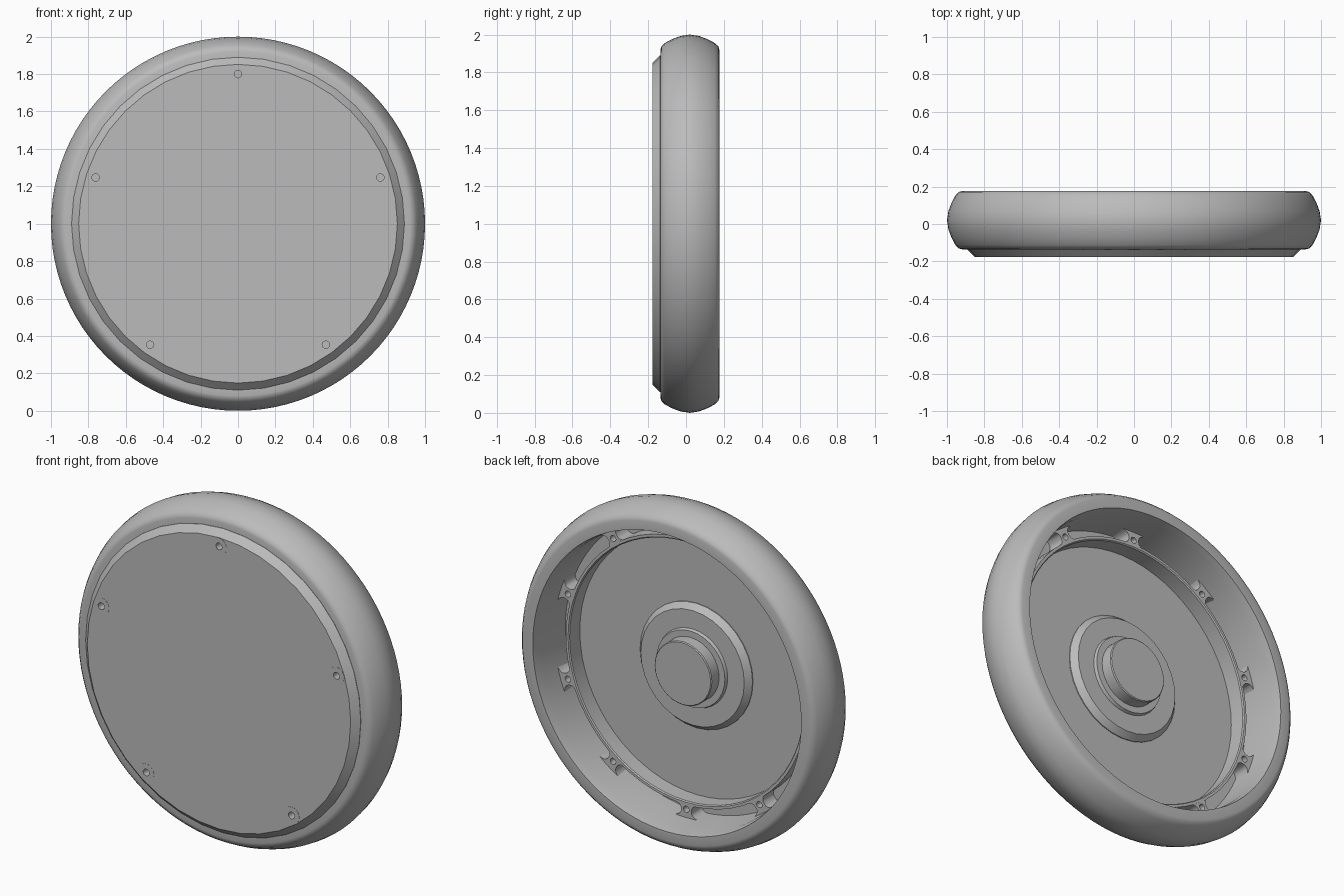
import bpy, bmesh
from math import sin, cos, pi, radians
from mathutils import Vector, Matrix

cube = bpy.data.objects.get("Cube")
if cube:
    bpy.data.objects.remove(cube, do_unlink=True)

grey = bpy.data.materials.new("plain_grey")
grey.use_nodes = True
grey.diffuse_color = (0.5, 0.5, 0.5, 1)
grey.node_tree.nodes["Principled BSDF"].inputs["Base Color"].default_value = (0.5, 0.5, 0.5, 1)

FRONT, BACK, FLOOR, LEDGE = -0.176, 0.176, -0.1, 0.0


def finish(bm, name, smooth=30):
    bmesh.ops.remove_doubles(bm, verts=bm.verts, dist=1e-5)
    bmesh.ops.recalc_face_normals(bm, faces=bm.faces)
    mesh = bpy.data.meshes.new(name)
    bm.to_mesh(mesh)
    bm.free()
    obj = bpy.data.objects.new(name, mesh)
    bpy.context.collection.objects.link(obj)
    mesh.materials.append(grey)
    if smooth:
        bpy.ops.object.select_all(action='DESELECT')
        obj.select_set(True)
        bpy.context.view_layer.objects.active = obj
        bpy.ops.object.shade_smooth_by_angle(angle=radians(smooth))
    return obj


def lathe(name, profile, segments, closed=False, smooth=30):
    """Spin (radius, y) points about the wheel axis."""
    bm = bmesh.new()
    verts = [bm.verts.new((0, y, 1 + r)) for r, y in profile]
    edges = [bm.edges.new(pair) for pair in zip(verts, verts[1:])]
    if closed:
        edges.append(bm.edges.new((verts[-1], verts[0])))
    bmesh.ops.spin(bm, geom=verts + edges, cent=(0, 0, 1), axis=(0, 1, 0),
                   angle=2 * pi, steps=segments, use_merge=True)
    return finish(bm, name, smooth)


def rim_point(angle, radius, y):
    return Vector((radius * sin(angle), y, 1 + radius * cos(angle)))


def drill(target, angles, radius_out, hole, y0, y1):
    """Cut small round holes along the axis."""
    bm = bmesh.new()
    for a in angles:
        place = Matrix.Translation(rim_point(a, radius_out, (y0 + y1) / 2))
        bmesh.ops.create_cone(bm, cap_ends=True, segments=16, radius1=hole, radius2=hole,
                              depth=y1 - y0, matrix=place @ Matrix.Rotation(pi / 2, 4, 'X'))
    cutter = finish(bm, "hole_cutter", 0)
    cutter.hide_render = True
    mod = target.modifiers.new("holes", 'BOOLEAN')
    mod.object = cutter
    mod.solver = 'EXACT'
    bpy.ops.object.select_all(action='DESELECT')
    bpy.context.view_layer.objects.active = target
    target.select_set(True)
    bpy.ops.object.modifier_apply(modifier=mod.name)
    bpy.data.objects.remove(cutter, do_unlink=True)


# Rounded outer tyre with a hollow back
lathe("tyre", [(0.87, -0.135), (0.92, -0.135), (0.938, -0.13), (0.955, -0.112),
               (0.975, -0.075), (0.992, -0.03), (1.0, 0.02), (0.992, 0.07),
               (0.975, 0.115), (0.955, 0.152), (0.938, 0.171), (0.92, BACK),
               (0.868, BACK), (0.858, 0.12), (0.85, FLOOR), (0.87, FLOOR)],
      96, closed=True, smooth=40)

# Bevelled front plate, whose back is the floor of the hollow
plate = lathe("front_plate", [(0, FRONT), (0.852, FRONT), (0.89, -0.137),
                              (0.89, -0.12), (0.865, FLOOR), (0, FLOOR)], 40)

# Screws on the front plate
screw_angles = [i * 2 * pi / 5 for i in range(5)]
drill(plate, screw_angles, 0.8, 0.02, FRONT - 0.02, FRONT + 0.05)
for i, a in enumerate(screw_angles):
    y = FRONT - 0.001
    ring = lathe(f"screw_ring_{i + 1}", [(0.02, y + 0.01), (0.02, y), (0.05, y), (0.05, y + 0.01)],
                 24, closed=True)
    ring.location = rim_point(a, 0.8, 0) - Vector((0, 0, 1))

# Thin inner wall around the floor
lathe("inner_wall", [(0.757, FLOOR - 0.01), (0.757, LEDGE - 0.006), (0.763, LEDGE),
                     (0.778, LEDGE), (0.778, FLOOR - 0.01)], 64, closed=True)

# Ten waisted lugs between the inner wall and the tyre
lug_angles = [i * pi / 5 for i in range(10)]
bm = bmesh.new()
for a in lug_angles:
    outline = []
    for side in (-1, 1):
        for k in range(-6, 7):
            t = -side * k / 6
            half = 0.034 + 0.05 * abs(t) ** 3
            radius = 0.812 + 0.046 * t
            outline.append(rim_point(a + side * half / radius, radius, FLOOR - 0.01))
    face = bm.faces.new([bm.verts.new(p) for p in outline])
    new = bmesh.ops.extrude_face_region(bm, geom=[face])["geom"]
    bmesh.ops.translate(bm, vec=(0, LEDGE - FLOOR + 0.008, 0),
                        verts=[v for v in new if isinstance(v, bmesh.types.BMVert)])
lugs = finish(bm, "lugs")
drill(lugs, lug_angles, 0.805, 0.018, LEDGE - 0.06, LEDGE + 0.03)

# Stepped hub in the middle of the hollow
lathe("hub", [(0, FLOOR - 0.01), (0.364, FLOOR - 0.01), (0.364, FLOOR + 0.005),
              (0.335, -0.06), (0.228, -0.06), (0.222, -0.042), (0.185, -0.042),
              (0.185, 0.025), (0.18, 0.03), (0, 0.03)], 32)
